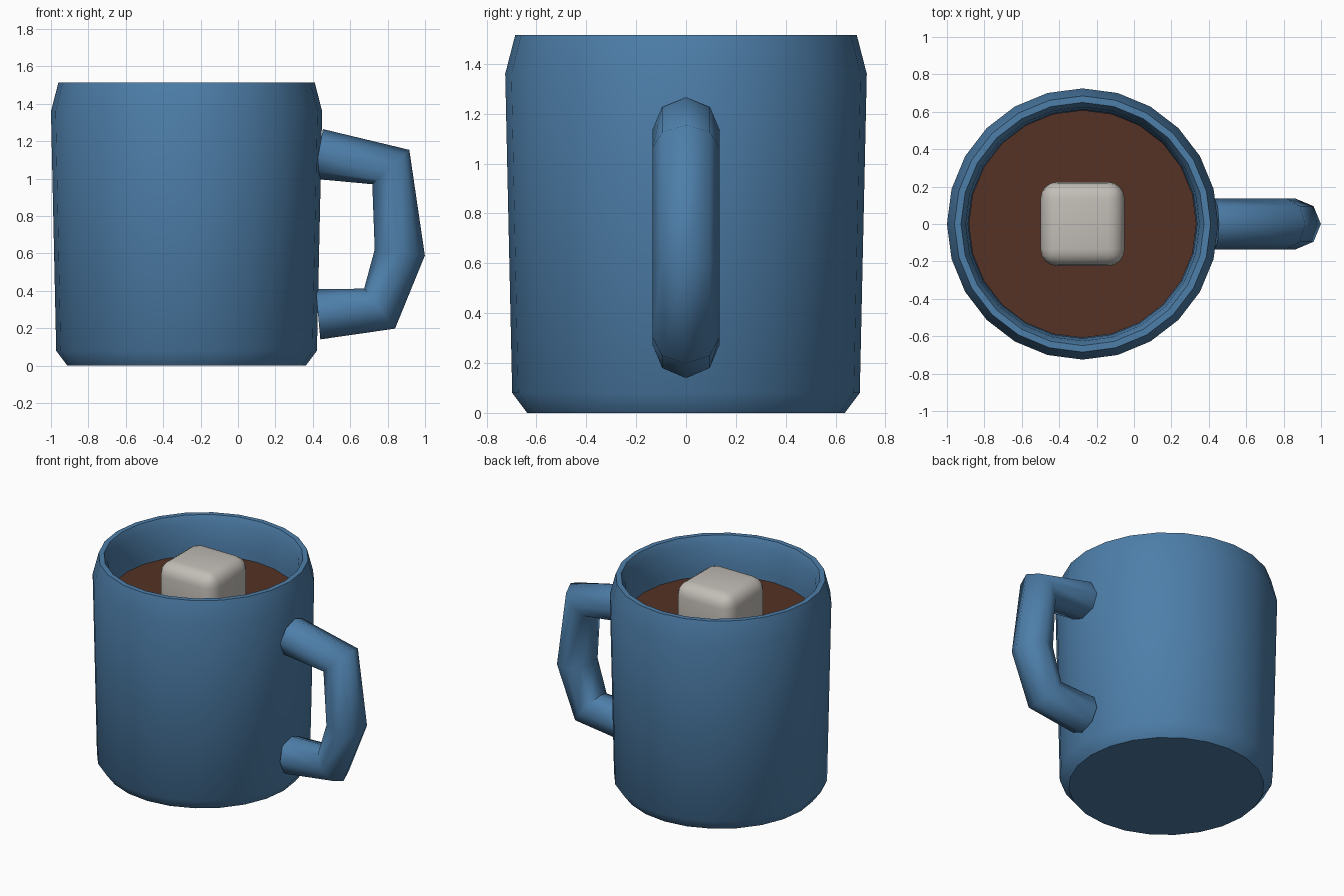
import bpy, bmesh
from math import sin, cos, pi, radians
from mathutils import Vector

if "Cube" in bpy.data.objects:
    bpy.data.objects.remove(bpy.data.objects["Cube"])

CX = -0.275   # mug axis
SIDES = 24


def material(name, rgb):
    m = bpy.data.materials.new(name)
    m.diffuse_color = (*rgb, 1)
    m.use_nodes = True
    m.node_tree.nodes["Principled BSDF"].inputs["Base Color"].default_value = m.diffuse_color
    return m


def finish(bm, name, mat, angle):
    bmesh.ops.recalc_face_normals(bm, faces=bm.faces)
    me = bpy.data.meshes.new(name)
    bm.to_mesh(me)
    bm.free()
    ob = bpy.data.objects.new(name, me)
    bpy.context.collection.objects.link(ob)
    me.materials.append(mat)
    bpy.ops.object.select_all(action='DESELECT')
    ob.select_set(True)
    bpy.context.view_layer.objects.active = ob
    bpy.ops.object.shade_smooth_by_angle(angle=radians(angle))
    return ob


def skin(rings):
    """Bridge equal rings of points and cap both ends."""
    bm = bmesh.new()
    vs = [[bm.verts.new(p) for p in r] for r in rings]
    n = len(vs[0])
    for a, b in zip(vs, vs[1:]):
        for i in range(n):
            j = (i + 1) % n
            bm.faces.new((a[i], a[j], b[j], b[i]))
    bm.faces.new(vs[0])
    bm.faces.new(vs[-1])
    return bm


def lathe(profile):
    return skin([[(CX + r * cos(2 * pi * i / SIDES), r * sin(2 * pi * i / SIDES), z)
                  for i in range(SIDES)] for r, z in profile])


blue = material("blue_glaze", (0.075, 0.21, 0.40))
brown = material("coffee_brown", (0.09, 0.032, 0.018))
white = material("marshmallow_white", (0.54, 0.51, 0.47))

# Mug body: outside, rim, inside wall and inner floor
finish(lathe([(0.637, 0), (0.697, 0.08), (0.725, 1.36), (0.685, 1.515),
              (0.65, 1.515), (0.625, 1.46), (0.612, 1.28), (0.60, 0.14)]),
       "mug_body", blue, 50)

# Drink surface
finish(lathe([(0.603, 1.16), (0.609, 1.24)]), "drink", brown, 30)

# Handle: eight-sided tube along a bent path
path = [Vector(p) for p in ((0.43, 0, 1.132), (0.817, 0, 1.062), (0.865, 0, 0.605),
                            (0.757, 0, 0.305), (0.428, 0, 0.275))]
rings = []
for k, p in enumerate(path):
    t = Vector((0, 0, 0))
    if k > 0:
        t += (p - path[k - 1]).normalized()
    if k < len(path) - 1:
        t += (path[k + 1] - p).normalized()
    t.normalize()
    side = Vector((0, 1, 0))
    out = side.cross(t)
    rings.append([p + 0.135 * (out * cos(i * pi / 4) + side * sin(i * pi / 4))
                  for i in range(8)])
finish(skin(rings), "handle", blue, 65)

# Floating rounded cube
bm = bmesh.new()
bmesh.ops.create_cube(bm, size=0.45)
bmesh.ops.translate(bm, verts=bm.verts, vec=(CX, 0, 1.275))
bmesh.ops.bevel(bm, geom=bm.edges[:], offset=0.09, segments=4, profile=0.5,
                affect='EDGES')
finish(bm, "floating_cube", white, 40)
